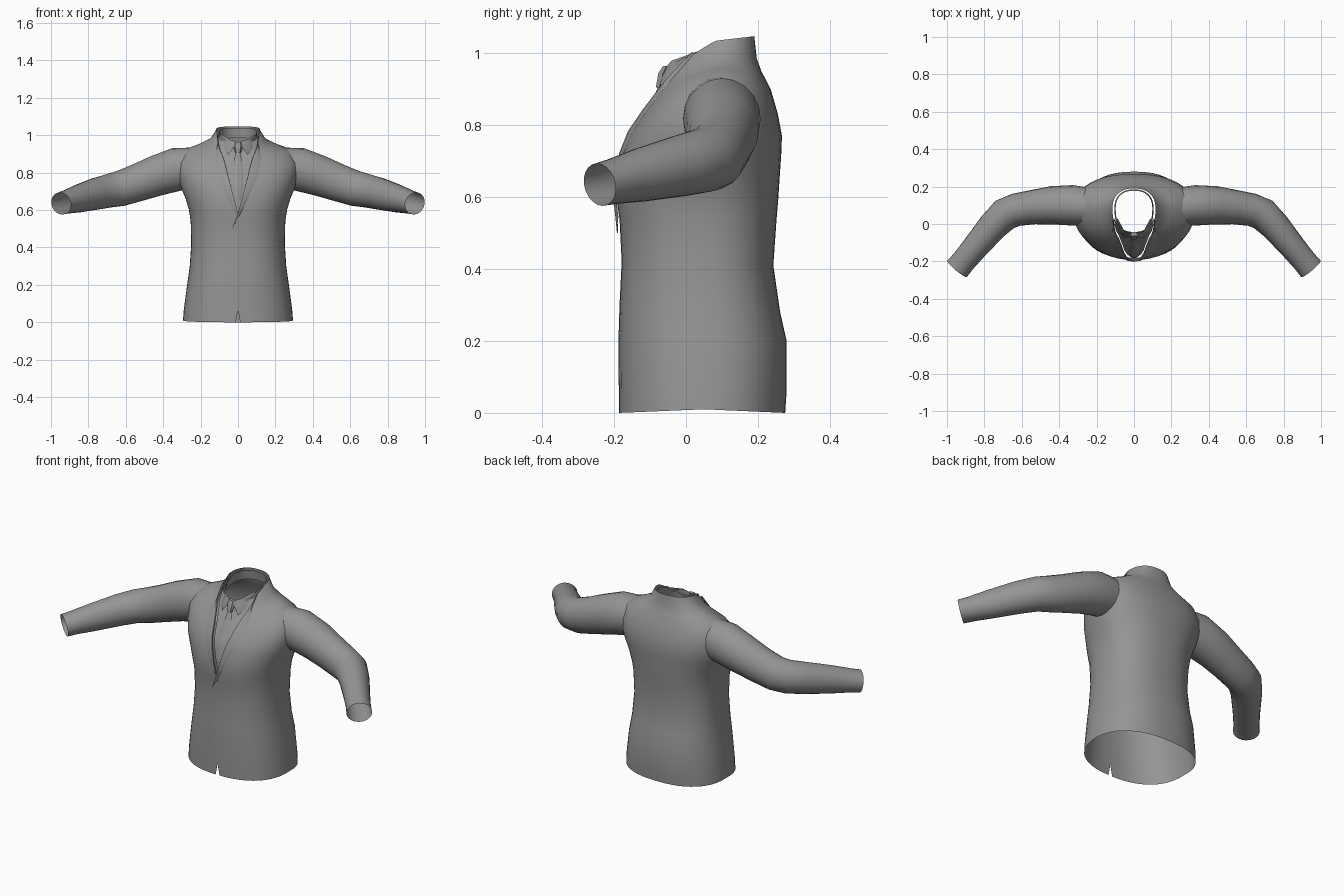
import bpy, bmesh, math
from mathutils import Vector

if "Cube" in bpy.data.objects:
    bpy.data.objects.remove(bpy.data.objects["Cube"])

cloth = bpy.data.materials.new("grey cloth")
cloth.use_nodes = True
GREY = (0.3, 0.3, 0.3, 1)
cloth.diffuse_color = GREY
cloth.node_tree.nodes["Principled BSDF"].inputs["Base Color"].default_value = GREY


def loft(name, rows, closed=False, mirror=False, cap=False, angle=40):
    """Skin a list of equal-length point rows."""
    bm = bmesh.new()
    vs = [[bm.verts.new(p) for p in row] for row in rows]
    n = len(rows[0])
    for a, b in zip(vs, vs[1:]):
        for i in range(n if closed else n - 1):
            j = (i + 1) % n
            bm.faces.new((a[i], a[j], b[j], b[i]))
    if cap:
        bm.faces.new(vs[0][::-1])
        bm.faces.new(vs[-1])
    bmesh.ops.remove_doubles(bm, verts=bm.verts, dist=0.0005)
    bmesh.ops.recalc_face_normals(bm, faces=bm.faces)
    me = bpy.data.meshes.new(name)
    bm.to_mesh(me)
    bm.free()
    me.materials.append(cloth)
    ob = bpy.data.objects.new(name, me)
    bpy.context.collection.objects.link(ob)
    if mirror:
        ob.modifiers.new("Mirror", 'MIRROR')
    bpy.ops.object.select_all(action='DESELECT')
    ob.select_set(True)
    bpy.context.view_layer.objects.active = ob
    bpy.ops.object.shade_smooth_by_angle(angle=math.radians(angle))
    return ob


# Torso levels: z front, z side, z back, half width, y front, y side, y back, opening
LEVELS = [
    (0.0, .01, 0.0, .294, -.187, .05, .276, .012),
    (.065, .065, .06, .29, -.187, .05, .28, 0),
    (.2, .2, .2, .272, -.188, .05, .28, 0),
    (.3, .3, .28, .258, -.185, .05, .262, 0),
    (.42, .42, .41, .25, -.179, .05, .243, 0),
    (.54, .54, .54, .253, -.185, .05, .252, 0),
    (.585, .6, .6, .262, -.192, .05, .257, .001),
    (.65, .66, .66, .28, -.19, .055, .261, .018),
    (.72, .72, .72, .305, -.178, .06, .265, .036),
    (.78, .79, .77, .322, -.155, .07, .267, .052),
    (.84, .86, .83, .325, -.115, .08, .256, .066),
    (.885, .925, .9, .285, -.082, .09, .236, .08),
    (.915, .958, .95, .2, -.065, .09, .21, .094),
    (.935, .985, .985, .145, -.06, .085, .197, .102),
    (.95, 1.035, 1.048, .115, -.057, .08, .19, .108),
]
POW = .85


def point(level, t):
    """Point on a level; t is 0 at the front, pi at the back."""
    zf, zs, zb, hw, yf, ys, yb, w = level
    s, c = math.sin(t), math.cos(t)
    x = math.copysign(abs(s) ** POW, s) * hw
    k = abs(c) ** POW
    return Vector((x, ys + k * ((yf if c > 0 else yb) - ys),
                   zs + k * ((zf if c > 0 else zb) - zs)))


def edge(level):
    """Angle at which the front opening starts."""
    return math.asin((level[7] / level[3]) ** (1 / POW))


def arc(level, a, b, n):
    return [point(level, a + (b - a) * i / n) for i in range(n + 1)]


loft("jacket_body", [arc(l, edge(l), 2 * math.pi - edge(l), 48) for l in LEVELS])

# Shirt front, set just behind the jacket opening
front = LEVELS[6:]
back_step = Vector((0, .014, 0))
loft("shirt_front", [[p + back_step for p in arc(l, -edge(l), edge(l), 12)] for l in front])

# Lapels: slightly raised strips along the opening
for side, name in ((1, "left_lapel"), (-1, "right_lapel")):
    rows = []
    for i, l in enumerate(front):
        e = edge(l)
        wide = .16 * math.sin(math.pi * (i + .6) / (len(front) + .2))
        row = []
        for k, lift in ((0, .0), (0, .009), (.5, .008), (1, .001)):
            p = point(l, e + wide * k)
            out = Vector((p.x * .5, p.y - .1, .05)).normalized()
            p = p + out * lift
            row.append(Vector((p.x * side, p.y, p.z)))
        rows.append(row)
    if side > 0:   # the left lapel overlaps to a low point
        tip = Vector((-.032, -.189, .5))
        rows.insert(0, [tip, tip + Vector((0, -.003, 0)),
                        tip + Vector((.012, -.002, .02)), tip + Vector((.026, .001, .045))])
    loft(name, rows)

# Shirt collar: band inside the neck and two folded points
top = LEVELS[-1]
inner = (.967, 1.025, 1.04, .098, -.052, .08, .178, 0)
base = (.91, .97, .985, .105, -.055, .08, .185, 0)
loft("collar_band", [arc(l, .12, 2 * math.pi - .12, 32) for l in (base, inner)])
loft("collar_points", [
    [(.008, -.056, .962), (.05, -.04, .98), (.088, .03, 1.005)],
    [(.03, -.07, .925), (.062, -.05, .945), (.095, .025, .985)],
    [(.052, -.072, .895), (.075, -.045, .925), (.1, .02, .965)],
], mirror=True)


# Necktie: flattened sections from knot to tip
def slab(z, y, w, d):
    return [(-w, y, z), (-w * .6, y - d, z), (w * .6, y - d, z),
            (w, y, z), (w * .6, y + d, z), (-w * .6, y + d, z)]


loft("tie_knot", [slab(.965, -.054, .02, .01), slab(.945, -.064, .025, .013),
                  slab(.905, -.074, .014, .01)], closed=True, cap=True)
loft("tie_blade", [slab(.91, -.07, .013, .006), slab(.84, -.104, .024, .006),
                   slab(.78, -.143, .029, .006), slab(.72, -.166, .026, .006),
                   slab(.65, -.178, .012, .005)], closed=True, cap=True)

# Sleeves: centre, half width, half height along the bent arm
ARM = [((.22, .09, .825), .10, .11), ((.33, .10, .817), .108, .116),
       ((.44, .10, .782), .102, .108), ((.54, .09, .745), .092, .1),
       ((.63, .076, .715), .088, .095), ((.69, .052, .703), .088, .09),
       ((.755, -.012, .688), .08, .086), ((.85, -.125, .662), .07, .075),
       ((.91, -.197, .645), .066, .064), ((.946, -.24, .635), .068, .06)]
rows = []
for i, (c, w, h) in enumerate(ARM):
    a, b = Vector(ARM[max(i - 1, 0)][0]), Vector(ARM[min(i + 1, len(ARM) - 1)][0])
    d = (b - a).normalized()
    across = d.cross(Vector((0, 0, 1))).normalized()
    up = across.cross(d)
    rows.append([Vector(c) + across * w * math.cos(t) + up * h * math.sin(t)
                 for t in (2 * math.pi * k / 20 for k in range(20))])
loft("sleeves", rows, closed=True, mirror=True)
